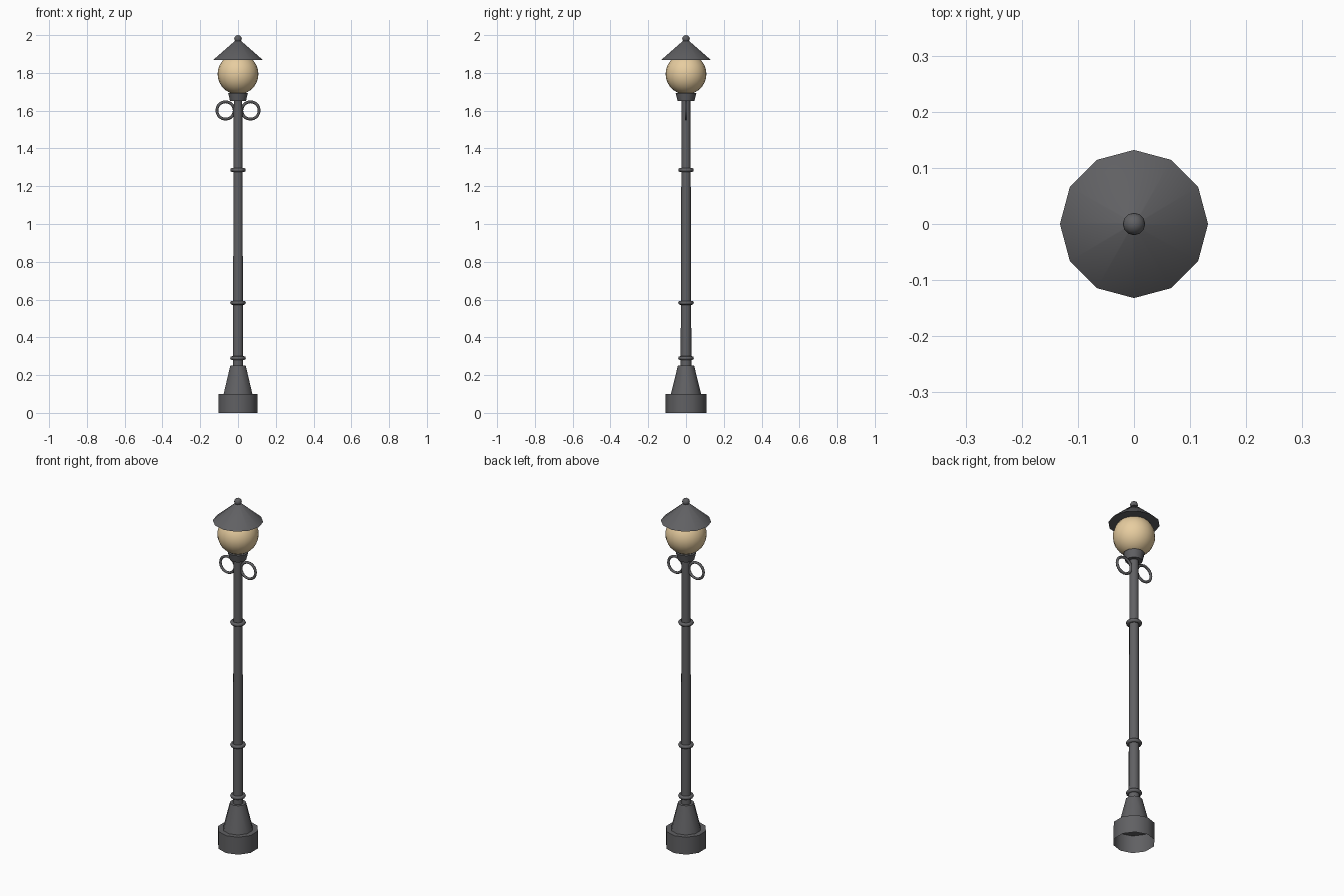
import bpy, math

if "Cube" in bpy.data.objects:
    bpy.data.objects.remove(bpy.data.objects["Cube"])


def material(name, rgb):
    m = bpy.data.materials.new(name)
    m.diffuse_color = (*rgb, 1.0)
    m.use_nodes = True
    m.node_tree.nodes["Principled BSDF"].inputs["Base Color"].default_value = m.diffuse_color
    return m


IRON = material("dark_iron", (0.118, 0.118, 0.125))
GLASS = material("warm_glass", (0.80, 0.61, 0.35))


def finish(name, mat, angle=50):
    ob = bpy.context.object
    ob.name = ob.data.name = name
    ob.data.materials.append(mat)
    bpy.ops.object.shade_smooth_by_angle(angle=math.radians(angle))
    return ob


def frustum(name, r1, r2, z1, z2, sides):
    bpy.ops.mesh.primitive_cone_add(vertices=sides, radius1=r1, radius2=r2,
                                    depth=z2 - z1, location=(0, 0, (z1 + z2) / 2))
    return finish(name, IRON)


def ball(name, r, z, mat, segments, rings):
    bpy.ops.mesh.primitive_uv_sphere_add(segments=segments, ring_count=rings,
                                         radius=r, location=(0, 0, z))
    return finish(name, mat)


def ring(name, major, minor, loc, rot=(0, 0, 0), segments=12, sides=8):
    bpy.ops.mesh.primitive_torus_add(major_radius=major, minor_radius=minor,
                                     major_segments=segments, minor_segments=sides,
                                     location=loc, rotation=rot)
    return finish(name, IRON, 80)


# Foot: drum open at the bottom, with a tapered plinth on it
base = frustum("base_drum", 0.108, 0.108, 0.0, 0.10, 10)
bottom = min(base.data.polygons, key=lambda p: p.center.z).index
import bmesh
bm = bmesh.new()
bm.from_mesh(base.data)
bm.faces.ensure_lookup_table()
bmesh.ops.delete(bm, geom=[bm.faces[bottom]], context='FACES_ONLY')
bm.to_mesh(base.data)
bm.free()
frustum("plinth", 0.080, 0.043, 0.10, 0.25, 10)

# Slightly tapered post with collar rings
frustum("post", 0.0285, 0.0235, 0.25, 1.66, 10)
for i, z in enumerate((0.29, 0.583, 1.286)):
    ring(f"post_ring_{i + 1}", 0.031, 0.0105, (0, 0, z))

# Decorative hoops on both sides of the post
for side, x in (("left", -0.066), ("right", 0.066)):
    ring(f"hoop_{side}", 0.046, 0.0075, (x, 0, 1.601),
         (math.pi / 2, 0, 0), segments=20, sides=6)

# Lamp head: holder, globe, conical roof, finial
frustum("globe_holder", 0.044, 0.055, 1.65, 1.693, 10)
ball("globe", 0.108, 1.794, GLASS, 20, 14)
frustum("roof", 0.132, 0.006, 1.868, 1.978, 12)
ball("finial", 0.020, 1.980, IRON, 12, 8)
